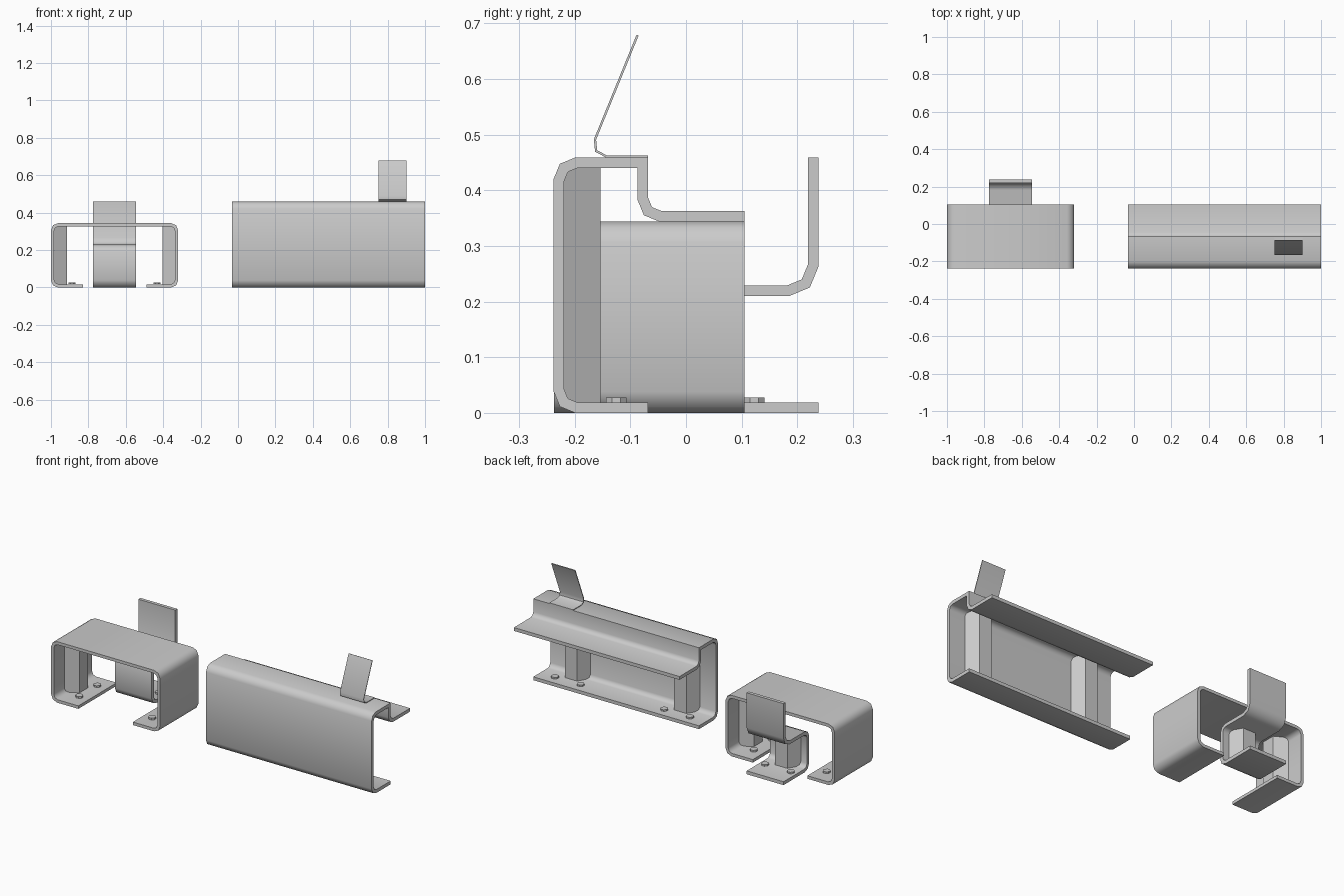
import bpy, bmesh, math
from mathutils import Vector

if "Cube" in bpy.data.objects:
    bpy.data.objects.remove(bpy.data.objects["Cube"])

T = 0.019  # sheet thickness


def prism(name, outline, to_a, to_b, smooth=False):
    """Closed outline swept between two placements, capped at both ends."""
    bm = bmesh.new()
    a = [bm.verts.new(to_a(p)) for p in outline]
    b = [bm.verts.new(to_b(p)) for p in outline]
    n = len(outline)
    bm.faces.new(a)
    bm.faces.new(b[::-1])
    for i in range(n):
        j = (i + 1) % n
        bm.faces.new((a[j], a[i], b[i], b[j]))
    bmesh.ops.recalc_face_normals(bm, faces=bm.faces)
    me = bpy.data.meshes.new(name)
    bm.to_mesh(me)
    bm.free()
    ob = bpy.data.objects.new(name, me)
    bpy.context.collection.objects.link(ob)
    if smooth:
        bpy.ops.object.select_all(action='DESELECT')
        ob.select_set(True)
        bpy.context.view_layer.objects.active = ob
        bpy.ops.object.shade_smooth_by_angle(angle=math.radians(50))
    return ob


def bent(path, thick):
    """Outline of a sheet bent along (u, v, radius) centreline points."""
    pts = []
    for i, (u, v, r) in enumerate(path):
        c = Vector((u, v))
        if r == 0:
            pts.append(c)
            continue
        d0 = (Vector(path[i - 1][:2]) - c).normalized()
        d1 = (Vector(path[i + 1][:2]) - c).normalized()
        half = d0.angle(d1) / 2
        s = r / math.tan(half)
        bis = (d0 + d1).normalized()
        pts += [c + d0 * s, c + bis * (r / math.sin(half) - r), c + d1 * s]
    left, right = [], []
    for i, p in enumerate(pts):
        a = (p - pts[i - 1]).normalized() if i else None
        b = (pts[i + 1] - p).normalized() if i < len(pts) - 1 else None
        a, b = a or b, b or a
        na, nb = Vector((-a.y, a.x)), Vector((-b.y, b.x))
        m = (na + nb).normalized()
        off = m * (thick / 2 / m.dot(na))
        left.append(p + off)
        right.append(p - off)
    return left + right[::-1]


def sheet_yz(name, path, x0, x1, thick=T):
    return prism(name, bent(path, thick), lambda p: (x0, p.x, p.y),
                 lambda p: (x1, p.x, p.y), True)


def sheet_xz(name, path, y0, y1, thick=T):
    return prism(name, bent(path, thick), lambda p: (p.x, y0, p.y),
                 lambda p: (p.x, y1, p.y), True)


def column(name, x, y, ang, z0, z1, r=0.077):
    """Half-hexagon post on a wall, facing direction ang, with its two bolts."""
    hexa = [(x + r * math.cos(ang + math.radians(d)),
             y + r * math.sin(ang + math.radians(d))) for d in (-90, -30, 30, 90)]
    prism(name, hexa, lambda p: (*p, z0), lambda p: (*p, z1))
    f = Vector((math.cos(ang), math.sin(ang)))
    for k, s in enumerate((-1, 1)):
        c = Vector((x, y)) + f * 0.095 + Vector((-f.y, f.x)) * 0.08 * s
        ring = [(c.x + 0.02 * math.cos(math.pi * (i + .5) / 4),
                 c.y + 0.02 * math.sin(math.pi * (i + .5) / 4)) for i in range(8)]
        prism(f"{name}_bolt_{k + 1}", ring, lambda p: (*p, 0.018), lambda p: (*p, 0.028))


H = T / 2
R = 0.031

# long counter with a stepped top
sheet_yz("counter_shell", [(-0.068, H, 0), (-0.238 + H, H, R), (-0.238 + H, 0.459 - H, R),
                           (-0.068 - H, 0.459 - H, 0), (-0.068 - H, 0.363 - H, R),
                           (0.105, 0.363 - H, 0)], -0.033, 1.0)
for side, x in (("left", 0.143), ("right", 0.825)):
    column(f"counter_{side}_column", x, -0.22, math.pi / 2, 0.018, 0.441)

# thin tilted panel standing on the counter
sheet_yz("counter_panel", [(-0.068, 0.461, 0), (-0.176, 0.461, 0.022), (-0.087, 0.679, 0)],
         0.752, 0.9, 0.004)

# low table: bent sheet with inward feet
t = 0.017
h = t / 2
sheet_xz("table_shell", [(-0.83, h, 0), (-1 + h, h, R), (-1 + h, 0.344 - h, R),
                         (-0.32 - h, 0.344 - h, R), (-0.32 - h, h, R), (-0.49, h, 0)],
         -0.237, 0.105, t)
column("table_left_column", -0.982, -0.066, 0, 0.016, 0.328)
column("table_right_column", -0.338, -0.066, math.pi, 0.016, 0.328)

# chair: foot, front, seat and back from one sheet
sheet_yz("chair_shell", [(0.238, H, 0), (0.01 + H, H, R), (0.01 + H, 0.229 - H, R),
                         (0.238 - H, 0.229 - H, 0.045), (0.238 - H, 0.459, 0)], -0.775, -0.545)
column("chair_column", -0.66, 0.028, math.pi / 2, 0.018, 0.211)
